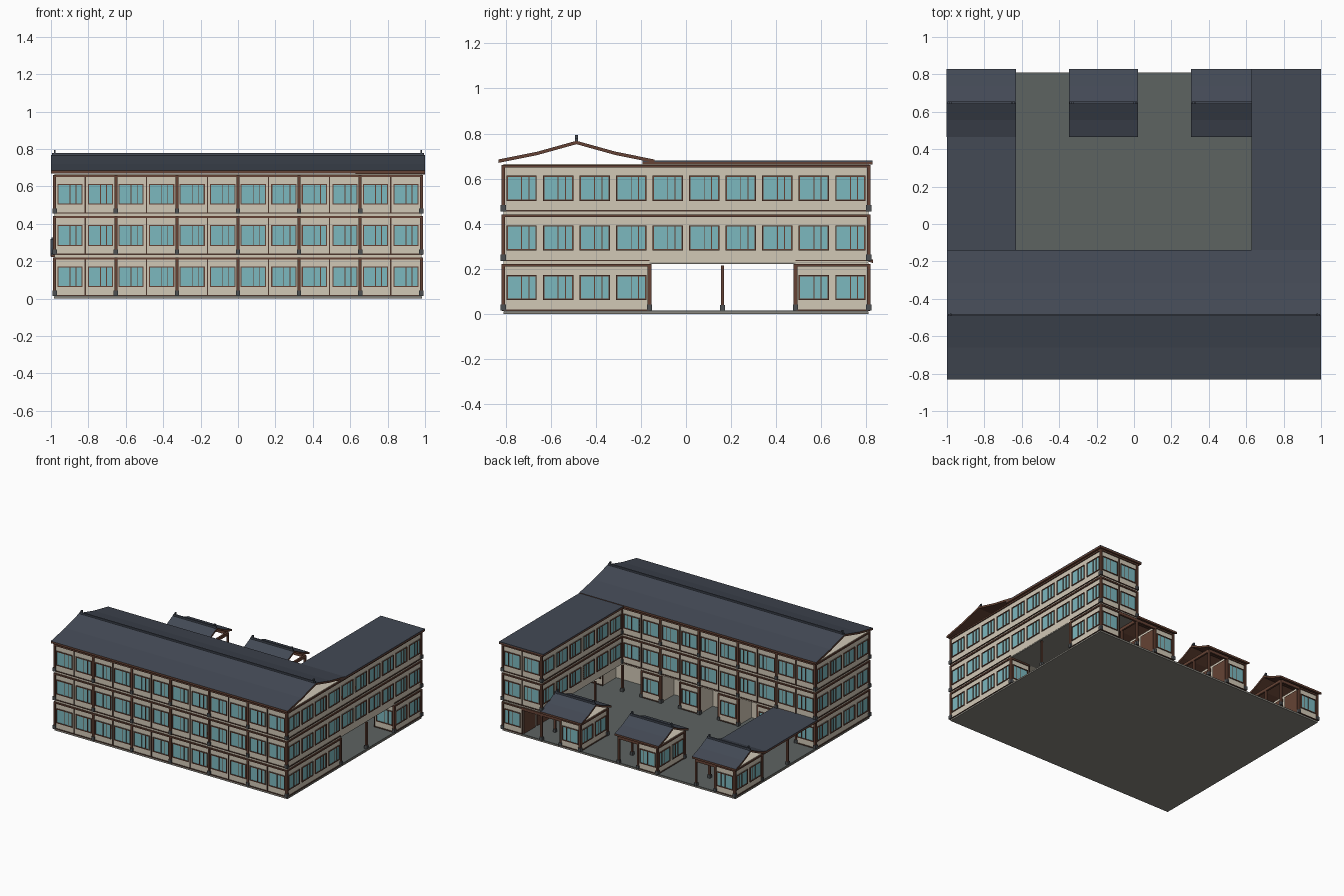
import bpy, bmesh

if "Cube" in bpy.data.objects:
    bpy.data.objects.remove(bpy.data.objects["Cube"])

# ---- flat colours
def mat(name, r, g, b):
    m = bpy.data.materials.new(name)
    m.diffuse_color = (r, g, b, 1)
    m.use_nodes = True
    m.node_tree.nodes["Principled BSDF"].inputs["Base Color"].default_value = m.diffuse_color
    return m

PLASTER = mat("beige plaster", 0.64, 0.58, 0.47)
WOOD = mat("brown wood", 0.13, 0.055, 0.035)
DARK = mat("dark wood", 0.075, 0.038, 0.027)
GLASS = mat("teal glass", 0.20, 0.48, 0.52)
ROOF = mat("slate roof", 0.056, 0.067, 0.09)
PAVING = mat("grey paving", 0.11, 0.125, 0.12)
CONCRETE = mat("concrete", 0.25, 0.24, 0.21)
STONE = mat("grey stone", 0.075, 0.08, 0.085)

parts = {}   # name -> (bmesh, material)

def box(name, material, x0, x1, y0, y1, z0, z1):
    bm, _ = parts.setdefault(name, (bmesh.new(), material))
    v = [bm.verts.new((x, y, z)) for z in (z0, z1)
         for x, y in ((x0, y0), (x1, y0), (x1, y1), (x0, y1))]
    for f in ((3, 2, 1, 0), (4, 5, 6, 7), (0, 1, 5, 4), (1, 2, 6, 5), (2, 3, 7, 6), (3, 0, 4, 7)):
        bm.faces.new([v[i] for i in f])

BX, BY = 1.96 / 12, 1.62 / 10        # bay sizes
X0, Y0 = -0.98, -0.81                # grid corner
YB = Y0 + 4 * BY                     # back of main block
YP = Y0 + 8 * BY                     # front of rear rooms
XW = X0 + 10 * BX                    # inner side of right wing
BASE, STOREY = 0.015, 0.22

def facade(axis, plane, sign, start, bays, floor, posts=True):
    """Windows, bands and posts on one storey of one wall; bays = list of bay indices."""
    pitch = BX if axis == 'x' else BY
    z = BASE + STOREY * floor

    def add(name, m, a0, a1, d0, d1, z0, z1):
        p, q = sorted((plane + sign * d0, plane + sign * d1))
        if axis == 'x':
            box(name, m, a0, a1, p, q, z + z0, z + z1)
        else:
            box(name, m, p, q, a0, a1, z + z0, z + z1)

    for i in bays:
        a = start + i * pitch
        w0, w1 = a + 0.014, a + pitch - 0.014
        t, lo, hi = 0.006, 0.047, 0.158
        add("window_glass", GLASS, w0, w1, -0.002, 0.002, lo, hi)
        add("window_frames", WOOD, w0, w1, -0.002, 0.007, lo, lo + t)
        add("window_frames", WOOD, w0, w1, -0.002, 0.007, hi - t, hi)
        for c in (w0, w1 - t):
            add("window_frames", WOOD, c, c + t, -0.002, 0.007, lo, hi)
        for k in (0.5, 0.74):
            c = w0 + k * (w1 - w0)
            add("window_mullions", WOOD, c - 0.002, c + 0.002, -0.002, 0.005, lo + t, hi - t)
        # head band, and sill band except over the open passage
        add("head_bands", WOOD, a, a + pitch, -0.002, 0.008, 0.195, 0.206)
        if not (axis == 'y' and floor == 1 and 4 <= i < 8):
            add("sill_bands", DARK, a, a + pitch, -0.002, 0.006, -0.001, 0.005)
        if posts:
            add("thin_posts", DARK, a - 0.003, a + 0.003, -0.002, 0.006, 0.0, 0.2)
    if posts:
        for i in sorted({j for b in bays for j in (b, b + 1)}):
            if i % 2 == 0:
                a = start + i * pitch
                add("wall_posts", WOOD, a - 0.008, a + 0.008, -0.008, 0.009, 0.0, 0.206)
                add("post_bases", STONE, a - 0.011, a + 0.011, -0.011, 0.012, 0.0, 0.028)

def post(x, y):
    box("free_posts", WOOD, x - 0.007, x + 0.007, y - 0.007, y + 0.007, BASE, 0.215)
    box("free_post_bases", STONE, x - 0.011, x + 0.011, y - 0.011, y + 0.011, BASE, 0.04)

# ---- paved base
box("base_slab", CONCRETE, -0.985, 0.985, -0.81, 0.81, 0, 0.011)
box("courtyard_paving", PAVING, -0.98, 0.98, -0.808, 0.808, 0.011, BASE)

# ---- main block and right wing walls
box("main_upper_walls", PLASTER, X0, -X0, Y0, YB, 0.225, 0.665)
box("main_ground_walls", PLASTER, X0, -X0, Y0, YB - BY, BASE, 0.225)
box("wing_upper_walls", PLASTER, XW, -X0, YB, -Y0, 0.228, 0.665)
box("wing_ceiling", CONCRETE, XW + 0.002, -X0 - 0.002, YB, -Y0 - 0.002, 0.222, 0.229)
for f in range(3):
    facade('x', Y0, -1, X0, range(12), f)
    facade('y', X0, -1, Y0, range(4), f, False)
    facade('y', -X0, 1, Y0, range(10) if f else (0, 1, 2, 3, 8, 9), f, False)
for f in (1, 2):
    facade('x', YB, 1, X0, range(10), f)
    facade('y', XW, -1, Y0, range(4, 10), f, False)
    facade('x', -Y0, 1, X0, (10, 11), f)

# ground floor arcade on the courtyard side: closed bays between open ones
closed = (0, 2, 4, 6, 8, 11)
for i in closed:
    box("arcade_rooms", PLASTER, X0 + i * BX, X0 + (i + 1) * BX, YB - BY, YB, BASE, 0.225)
    facade('x', YB, 1, X0, (i,), 0)
for i in range(11):
    post(X0 + i * BX, YB - 0.004)

# ---- open passage posts on both sides
for x in (X0 + 0.008, X0 + 2 * BX, XW, -X0 - 0.008):
    post(x, Y0 + 6 * BY)

# ---- roofs
def gable(name, x0, x1, yc, half, z0, rise):
    """Thin, slightly sagging two-slope roof with ridge cap."""
    prof = [(-1, 0), (-0.5, 0.42), (0, 1), (0.5, 0.42), (1, 0)]
    top = [(yc + half * u, z0 + rise * v) for u, v in prof]
    pts = top + [(y, z - 0.015) for y, z in reversed(top)]
    bm = bmesh.new()
    ends = [[bm.verts.new((x, y, z)) for y, z in pts] for x in (x0, x1)]
    n = len(pts)
    for i in range(n):
        j = (i + 1) % n
        bm.faces.new((ends[0][i], ends[1][i], ends[1][j], ends[0][j]))
    for e in ends:                       # end boards, one quad per slope strip
        for i in range(4):
            bm.faces.new((e[i], e[i + 1], e[n - 2 - i], e[n - 1 - i]))
    bmesh.ops.recalc_face_normals(bm, faces=bm.faces)
    bm.normal_update()
    for f in bm.faces:                   # slate above, wood below and on the ends
        f.material_index = 0 if f.normal.z > 0.3 else 1
    finish(name, bm, [ROOF, WOOD])
    zr = z0 + rise
    box("ridge_caps", ROOF, x0 + 0.005, x1 - 0.005, yc - 0.006, yc + 0.006, zr - 0.008, zr + 0.01)
    for x in (x0 + 0.015, x1 - 0.025):
        box("ridge_ends", ROOF, x, x + 0.01, yc - 0.007, yc + 0.007, zr - 0.008, zr + 0.026)

def flat_roof(name, x0, x1, y0, y1, z):
    box(name + "_edge", WOOD, x0, x1, y0, y1, z, z + 0.012)
    box(name + "_top", ROOF, x0, x1, y0, y1, z + 0.012, z + 0.018)

def finish(name, bm, mats):
    me = bpy.data.meshes.new(name)
    bm.to_mesh(me)
    bm.free()
    for m in mats:
        me.materials.append(m)
    bpy.context.collection.objects.link(bpy.data.objects.new(name, me))

gable("main_roof", -1, 1, (Y0 + YB) / 2, 0.346, 0.685, 0.083)
flat_roof("wing_roof", XW - 0.026, 1, YB - 0.03, 0.828, 0.663)
flat_roof("walkway_roof", -1, X0 + 2 * BX + 0.023, YB, YP, 0.222)

def inner_doors(x, sign):
    """Wooden door panels on a room wall facing its open bay."""
    a, b = sorted((x, x + sign * 0.006))
    for j in range(2):
        y = YP + j * BY
        box("inner_doors", WOOD, a, b, y + 0.012, y + BY - 0.012, BASE, 0.205)

# ---- three rear pavilions: closed bay on the left, open bay on the right
for k, i in enumerate((0, 4, 8)):
    x = X0 + i * BX
    box("pavilion_rooms", PLASTER, x, x + BX, YP, -Y0, BASE, 0.225)
    facade('x', -Y0, 1, X0, (i,), 0)
    facade('x', YP, -1, X0, (i,), 0)
    facade('y', x, -1, Y0, (8, 9), 0, False)
    inner_doors(x + BX, 1)
    for y in (YP, YP + BY, -Y0):
        post(x + 2 * BX, y)
    for y in (YP, -Y0):                  # lintels over the open bay
        post(x + BX, y)
        box("lintels", WOOD, x + BX, x + 2 * BX, y - 0.007, y + 0.007, 0.2, 0.222)
    box("lintels", WOOD, x + 2 * BX - 0.007, x + 2 * BX + 0.007, YP, -Y0, 0.2, 0.222)
    gable("pavilion_roof_%d" % (k + 1), x - 0.022, x + 2 * BX + (0.022 if k < 2 else 0),
          YP + BY, 0.182, 0.24, 0.078)

# ---- rear room under the wing: closed bay outside, open bay inside
box("wing_ground_room", PLASTER, XW + BX, -X0, YP, -Y0, BASE, 0.225)
facade('x', -Y0, 1, X0, (11,), 0)
facade('x', YP, -1, X0, (11,), 0)
inner_doors(XW + BX, -1)
for y in (YP, -Y0):
    post(XW, y)
    box("lintels", WOOD, XW, XW + BX, y - 0.007, y + 0.007, 0.2, 0.222)

for name, (bm, m) in parts.items():
    finish(name, bm, [m])
